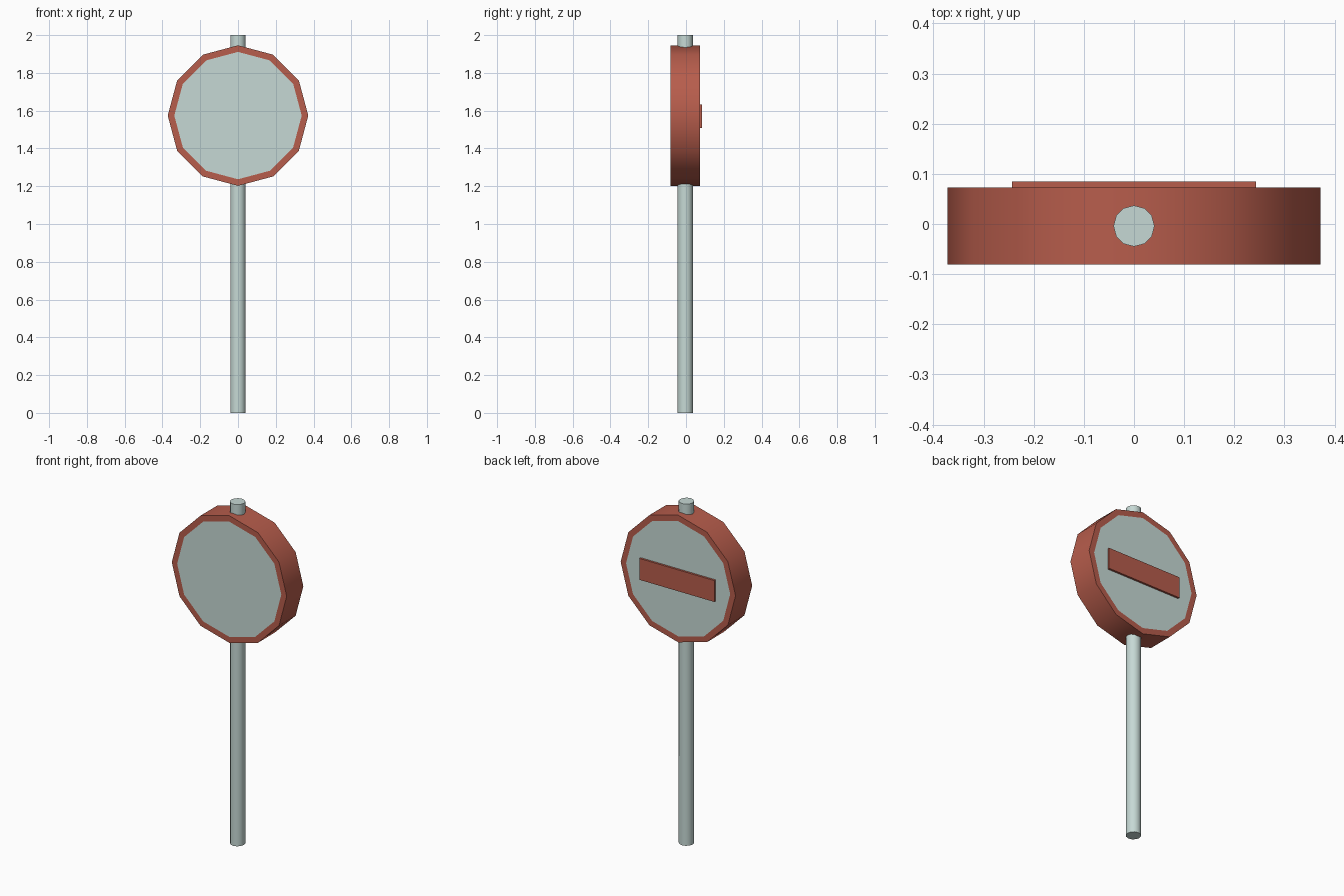
import bpy, bmesh, math
from mathutils import Matrix

if "Cube" in bpy.data.objects:
    bpy.data.objects.remove(bpy.data.objects["Cube"])

SIDES = 12
CY, CZ = -0.004, 1.574      # centre of the sign disc


def material(name, rgb):
    m = bpy.data.materials.new(name)
    m.diffuse_color = (*rgb, 1)
    m.use_nodes = True
    m.node_tree.nodes["Principled BSDF"].inputs["Base Color"].default_value = m.diffuse_color
    return m


RED = material("muted red", (0.474, 0.109, 0.072))
GREY = material("pale grey green", (0.565, 0.694, 0.665))


def finish(name, bm, mats, smooth=False):
    bmesh.ops.recalc_face_normals(bm, faces=bm.faces)
    me = bpy.data.meshes.new(name)
    bm.to_mesh(me)
    bm.free()
    for m in mats:
        me.materials.append(m)
    ob = bpy.data.objects.new(name, me)
    bpy.context.collection.objects.link(ob)
    if smooth:
        bpy.ops.object.select_all(action='DESELECT')
        ob.select_set(True)
        bpy.context.view_layer.objects.active = ob
        bpy.ops.object.shade_smooth_by_angle(angle=math.radians(40))
    return ob


def cylinder(radius, depth, matrix):
    # twelve-sided prism with a corner on the local x axis
    bm = bmesh.new()
    bmesh.ops.create_cone(bm, cap_ends=True, segments=SIDES, radius1=radius,
                          radius2=radius, depth=depth, matrix=matrix)
    return bm


# Pole running through the disc
finish("pole", cylinder(0.041, 2.0, Matrix.Translation((0, CY, 1))), [GREY], True)

# Sign disc: red drum with a flush grey panel inset in both faces
bm = cylinder(0.372, 0.154, Matrix.Translation((0, CY, CZ)) @ Matrix.Rotation(math.pi / 2, 4, 'X'))
bm.normal_update()
caps = [f for f in bm.faces if abs(f.normal.y) > 0.9]
bmesh.ops.inset_individual(bm, faces=caps, thickness=0.036 * math.cos(math.pi / SIDES))
for f in caps:
    f.material_index = 1
finish("sign_disc", bm, [RED, GREY], True)

# Raised bar on the back face
bm = bmesh.new()
bmesh.ops.create_cube(bm, size=1, matrix=Matrix.Translation((0, 0.077, 1.57))
                      @ Matrix.Diagonal((0.486, 0.016, 0.125, 1)))
finish("back_bar", bm, [RED])
